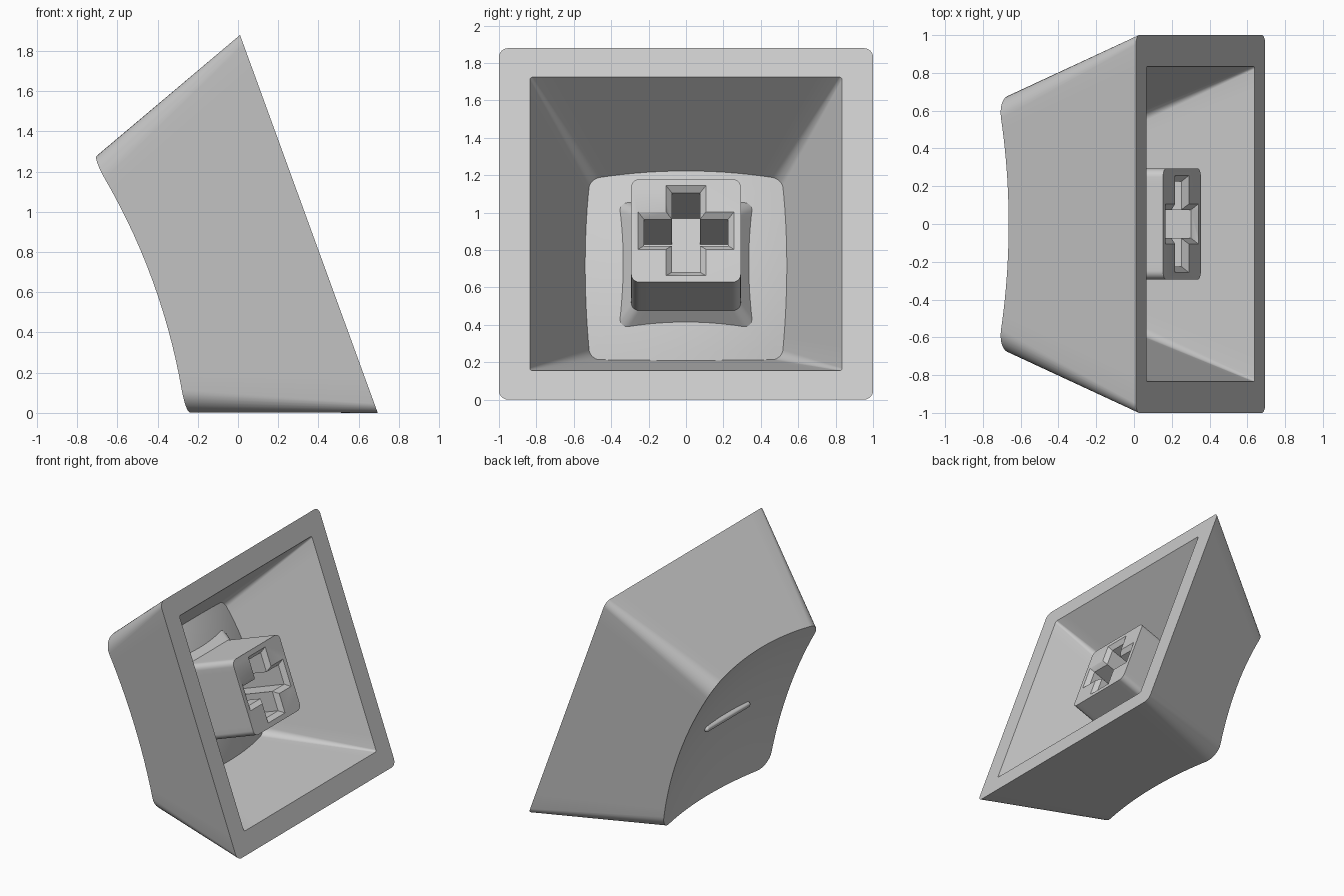
import bpy, bmesh, math
from mathutils import Matrix, Vector

old = bpy.data.objects.get("Cube")
if old:
    bpy.data.objects.remove(old, do_unlink=True)

plastic = bpy.data.materials.new("light_grey_plastic")
plastic.use_nodes = True
GREY = (0.6, 0.6, 0.6, 1)
plastic.diffuse_color = GREY
plastic.node_tree.nodes["Principled BSDF"].inputs["Base Color"].default_value = GREY

# Key frame: x across the key, y up the slope, z from the open base to the dish
UP = Vector((-0.3425, 0, 0.94)).normalized()
ACROSS = Vector((0, -1, 0))
OUT = ACROSS.cross(UP)
FRAME = Matrix((ACROSS, UP, OUT)).transposed().to_4x4()
FRAME.translation = (0.3525, 0, 0.94)

# Rounded square samples: (straight part, corner part) direction pairs
ARC, SIDE = 8, 14
SAMPLES = []
for q in range(4):
    turn = Matrix.Rotation(q * math.pi / 2, 2)
    for i in range(ARC + 1):
        a = i / ARC * math.pi / 2
        SAMPLES.append((turn @ Vector((1, 1)), turn @ Vector((math.cos(a), math.sin(a)))))
    for i in range(1, SIDE):
        SAMPLES.append((turn @ Vector((1 - 2 * i / SIDE, 1)), turn @ Vector((0, 1))))


def point(sample, half, radius):
    return sample[0] * (half - radius) + sample[1] * radius


def flat_ring(half, radius, n):
    return [(*point(s, half, radius), n) for s in SAMPLES]


def bowl(p, depth, radius):
    return depth + radius - math.sqrt(radius ** 2 - p.length_squared)


def meet_ring(half, radius, depth, ball):
    """Ring where tapering walls meet a spherical surface."""
    ring = []
    for s in SAMPLES:
        n = depth
        for _ in range(12):
            p = point(s, half(n), radius(n))
            n = bowl(p, depth, ball)
        ring.append((*p, n))
    return ring


def bowl_rings(rim, depth, ball, steps=12):
    """Concentric rings from near the centre out to the rim."""
    rings = []
    for i in range(1, steps):
        pts = [Vector(p[:2]) * i / steps for p in rim]
        rings.append([(*p, bowl(p, depth, ball)) for p in pts])
    return rings + [rim]


def loft(name, rings, angle=30):
    bm = bmesh.new()
    loops = [[bm.verts.new(p) for p in ring] for ring in rings]
    for a, b in zip(loops, loops[1:]):
        for i in range(len(a)):
            j = (i + 1) % len(a)
            bm.faces.new((a[i], a[j], b[j], b[i]))
    bm.faces.new(loops[0])
    bm.faces.new(loops[-1])
    bmesh.ops.recalc_face_normals(bm, faces=bm.faces)
    bm.transform(FRAME)
    mesh = bpy.data.meshes.new(name)
    bm.to_mesh(mesh)
    bm.free()
    mesh.materials.append(plastic)
    obj = bpy.data.objects.new(name, mesh)
    bpy.context.collection.objects.link(obj)
    smooth(obj, angle)
    return obj


def smooth(obj, angle):
    bpy.ops.object.select_all(action="DESELECT")
    obj.select_set(True)
    bpy.context.view_layer.objects.active = obj
    bpy.ops.object.shade_smooth_by_angle(angle=math.radians(angle))


# Hollow cap: dish, outer walls, base border, inner walls, inner floor
DISH, DISH_BALL = 0.745, 3.0
FLOOR, FLOOR_BALL = 0.585, 2.2
dish_rim = meet_ring(lambda n: 1 - 0.366 * n, lambda n: 0.05 + 0.08 * n, DISH, DISH_BALL)
floor_rim = meet_ring(lambda n: 0.835 - 0.454 * n, lambda n: 0.015 + 0.06 * n, FLOOR, FLOOR_BALL)
loft("cap_shell",
     bowl_rings(dish_rim, DISH, DISH_BALL)
     + [flat_ring(1, 0.05, 0), flat_ring(0.835, 0.015, 0)]
     + bowl_rings(floor_rim, FLOOR, FLOOR_BALL)[::-1])

# Mounting stem with a flared root
stem = loft("stem", [flat_ring(0.293, 0.045, 0.105), flat_ring(0.293, 0.045, 0.55),
                     flat_ring(0.37, 0.05, 0.66)])


def cross_ring(reach, width, n):
    ring = []
    for q in range(4):
        turn = Matrix.Rotation(q * math.pi / 2, 2)
        for p in ((reach, -width), (reach, width), (width, width)):
            ring.append((*(turn @ Vector(p)), n))
    return ring


# Cross socket with chamfered mouth, cut into the stem
cutter = loft("socket_cutter", [cross_ring(0.291, 0.141, 0.07), cross_ring(0.256, 0.106, 0.105),
                                cross_ring(0.225, 0.075, 0.136), cross_ring(0.225, 0.075, 0.53)])
cutter.hide_render = True
cut = stem.modifiers.new("socket", "BOOLEAN")
cut.operation = "DIFFERENCE"
cut.solver = "EXACT"
cut.object = cutter
bpy.context.view_layer.objects.active = stem
bpy.ops.object.modifier_apply(modifier=cut.name)
bpy.data.objects.remove(cutter, do_unlink=True)
smooth(stem, 30)

# Raised finger-locating bar in the middle of the dish
bar_rings = []
for n, grow in ((0.72, 0), (0.765, 0), (0.775, -0.004), (0.78, -0.01)):
    bar_rings.append([(s[0].x * 0.255 + s[1].x * (0.022 + grow), s[1].y * (0.022 + grow), n)
                      for s in SAMPLES])
loft("locating_bar", bar_rings, 40)
